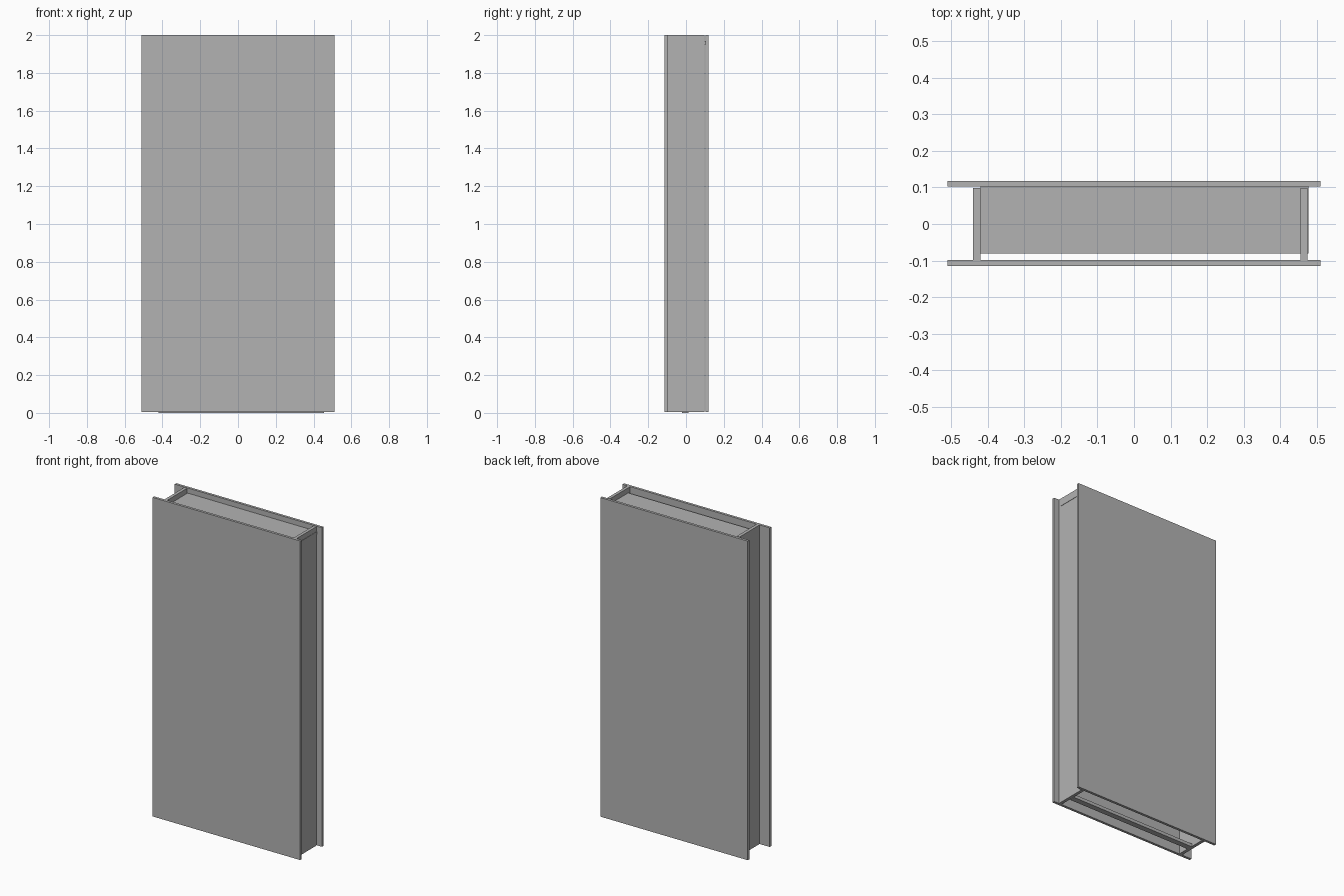
import bpy

cube = bpy.data.objects.get("Cube")
if cube:
    bpy.data.objects.remove(cube, do_unlink=True)

# Plain grey board
grey = bpy.data.materials.new("plain_grey")
grey.use_nodes = True
colour = (0.45, 0.45, 0.45, 1)
grey.diffuse_color = colour
grey.node_tree.nodes["Principled BSDF"].inputs["Base Color"].default_value = colour


def board(name, x, y, z):
    """Box spanning the given (low, high) range on each axis."""
    spans = (x, y, z)
    bpy.ops.mesh.primitive_cube_add(size=1, location=[(a + b) / 2 for a, b in spans])
    ob = bpy.context.object
    ob.name = name
    ob.scale = [b - a for a, b in spans]
    bpy.ops.object.transform_apply(location=False, rotation=False, scale=True)
    ob.data.materials.append(grey)
    return ob


BASE, TOP = 0.004, 2.0

# Large outer panels
board("front_panel", (-0.51, 0.51), (-0.115, -0.099), (BASE, TOP))
board("back_panel", (-0.51, 0.51), (0.102, 0.118), (BASE, TOP))

# Side walls set in from the panel edges
board("right_wall", (-0.44, -0.42), (-0.099, 0.098), (BASE, TOP))
board("left_wall", (0.456, 0.475), (-0.099, 0.098), (BASE, TOP))

# Recessed top shelf, stopping short of the front panel
board("top_shelf", (-0.42, 0.477), (-0.08, 0.102), (1.95, 1.968))

# Narrow rail across the open bottom
board("bottom_rail", (-0.42, 0.456), (-0.022, 0.014), (0.0, 0.02))
